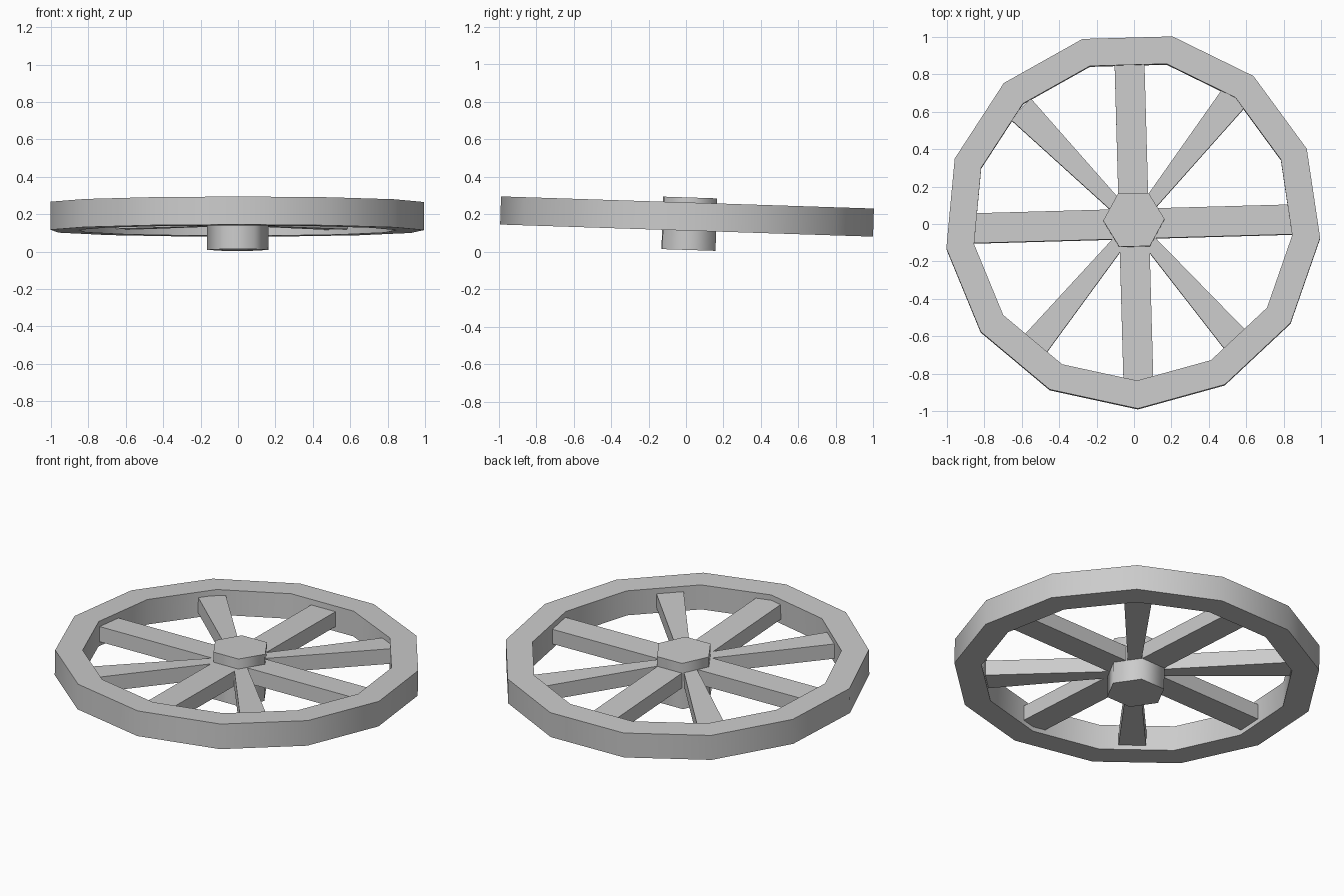
import bpy
import bmesh
import math
from mathutils import Matrix

cube = bpy.data.objects.get("Cube")
if cube:
    bpy.data.objects.remove(cube, do_unlink=True)

grey = bpy.data.materials.new("plain grey")
grey.use_nodes = True
grey.diffuse_color = (0.6, 0.6, 0.6, 1)
grey.node_tree.nodes["Principled BSDF"].inputs["Base Color"].default_value = (0.6, 0.6, 0.6, 1)

# The whole wheel leans slightly and is turned a little on its axis
LEAN = (Matrix.Translation((0, 0, 0.188))
        @ Matrix.Rotation(math.radians(-1.86), 4, 'X')
        @ Matrix.Rotation(math.radians(1.6), 4, 'Z'))


def finish(name, bm, smooth_angle=None):
    bmesh.ops.recalc_face_normals(bm, faces=bm.faces)
    bm.transform(LEAN)
    mesh = bpy.data.meshes.new(name)
    bm.to_mesh(mesh)
    bm.free()
    mesh.materials.append(grey)
    obj = bpy.data.objects.new(name, mesh)
    bpy.context.collection.objects.link(obj)
    if smooth_angle:
        bpy.ops.object.select_all(action='DESELECT')
        obj.select_set(True)
        bpy.context.view_layer.objects.active = obj
        bpy.ops.object.shade_smooth_by_angle(angle=math.radians(smooth_angle))
    return obj


# Rim: a square profile swept round thirteen sides
SIDES = 13
bm = bmesh.new()
rings = []
for i in range(SIDES):
    a = -math.pi / 2 + math.tau * i / SIDES
    profile = [(1.007, -0.075), (1.007, 0.075), (0.857, 0.075), (0.857, -0.075)]
    rings.append([bm.verts.new((r * math.cos(a) - 0.007, r * math.sin(a) + 0.017, z))
                  for r, z in profile])
for i, ring in enumerate(rings):
    after = rings[(i + 1) % SIDES]
    for j in range(4):
        k = (j + 1) % 4
        bm.faces.new((ring[j], after[j], after[k], ring[k]))
finish("rim", bm, 35)

# Hub: six-sided block, longer below the rim than above
bm = bmesh.new()
bmesh.ops.create_cone(bm, cap_ends=True, segments=6, radius1=0.164, radius2=0.164, depth=0.28,
                      matrix=Matrix.Translation((0, 0.019, -0.038)) @ Matrix.Rotation(math.pi / 2, 4, 'Z'))
# Point the corners along x
for v in bm.verts:
    a = math.radians(60) * round(math.degrees(math.atan2(v.co.y - 0.019, v.co.x)) / 60)
    v.co.x, v.co.y = 0.164 * math.cos(a), 0.019 + 0.164 * math.sin(a)
bmesh.ops.remove_doubles(bm, verts=bm.verts, dist=0.0001)
finish("hub", bm, 65)


# Spokes: straight bars on the cross, tapered bars on the diagonals
def spoke(name, degrees, inner, outer):
    bm = bmesh.new()
    bmesh.ops.create_cube(bm, size=1)
    for v in bm.verts:
        half = outer if v.co.x > 0 else inner
        v.co.y = math.copysign(half, v.co.y)
        v.co.x = 0.865 if v.co.x > 0 else 0.05
        v.co.z = v.co.z * 0.09 - 0.003
    bm.transform(Matrix.Rotation(math.radians(degrees), 4, 'Z'))
    finish(name, bm)


for side, angle in (("left", 0), ("back", 90), ("right", 180), ("front", 270)):
    spoke(side + "_spoke", angle, 0.08, 0.08)
for side, angle in (("back_left", 50), ("back_right", 133), ("front_right", 229), ("front_left", 309.5)):
    spoke(side + "_spoke", angle, 0.032, 0.078)
